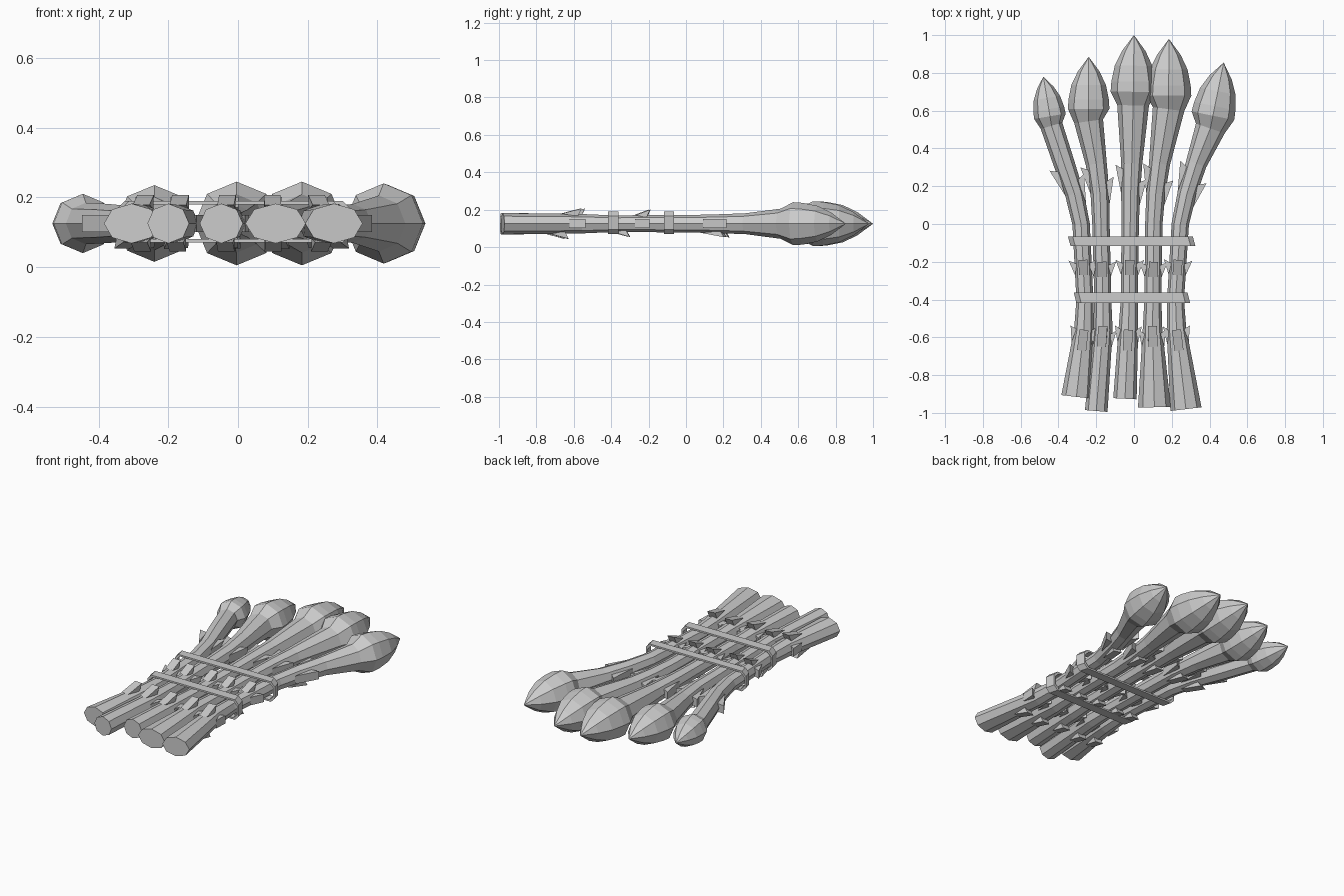
import bpy
import bmesh
from math import sin, cos, pi, radians
from mathutils import Vector

if "Cube" in bpy.data.objects:
    bpy.data.objects.remove(bpy.data.objects["Cube"])

Z0 = 0.125      # height of every stalk axis
SIDES = 8


def make_object(name, verts, faces):
    mesh = bpy.data.meshes.new(name)
    mesh.from_pydata(verts, [], faces)
    bm = bmesh.new()
    bm.from_mesh(mesh)
    bmesh.ops.recalc_face_normals(bm, faces=bm.faces)
    bm.to_mesh(mesh)
    bm.free()
    obj = bpy.data.objects.new(name, mesh)
    bpy.context.collection.objects.link(obj)
    return obj


def frame(path, i):
    # centre, tangent and sideways direction at one path point
    a, b = path[max(i - 1, 0)], path[min(i + 1, len(path) - 1)]
    t = Vector((b[0] - a[0], b[1] - a[1], 0)).normalized()
    return Vector((path[i][0], path[i][1], Z0)), t, Vector((t.y, -t.x, 0))


def build_stalk(name, path):
    # path rows: x, y, sideways radius, vertical radius; the last row is the tip
    verts, faces = [], []
    n = len(path) - 1
    for i in range(n):
        c, t, side = frame(path, i)
        for k in range(SIDES):
            a = 2 * pi * k / SIDES
            verts.append(c + side * path[i][2] * cos(a) + Vector((0, 0, path[i][3] * sin(a))))
    verts.append(Vector((path[n][0], path[n][1], Z0)))
    for i in range(n - 1):
        for k in range(SIDES):
            k2 = (k + 1) % SIDES
            faces.append((i * SIDES + k, i * SIDES + k2, (i + 1) * SIDES + k2, (i + 1) * SIDES + k))
    last = (n - 1) * SIDES
    faces += [(last + k, last + (k + 1) % SIDES, len(verts) - 1) for k in range(SIDES)]
    faces.append(tuple(range(SIDES)))
    return make_object(name, verts, faces)


def sample(path, y):
    # interpolated centre, side vector, tangent and radii at a given y
    for p, q in zip(path, path[1:]):
        if p[1] <= y <= q[1]:
            f = (y - p[1]) / (q[1] - p[1])
            x, _, rx, rz = [u + (v - u) * f for u, v in zip(p, q)]
            t = Vector((q[0] - p[0], q[1] - p[1], 0)).normalized()
            return Vector((x, y, Z0)), Vector((t.y, -t.x, 0)), rx, rz


def build_scales(name, path, scales):
    # wedge-shaped leaf scales flaring away from the stalk
    verts, faces = [], []
    for y, deg, length, flare in scales:
        a = radians(deg)
        b = len(verts)
        for yy, out in ((y - length, 0.0), (y - 0.02, -0.012), (y, flare)):
            c, side, rx, rz = sample(path, yy)
            radial = side * cos(a) + Vector((0, 0, sin(a)))
            across = side * -sin(a) + Vector((0, 0, cos(a)))
            r = 1 / ((cos(a) / rx) ** 2 + (sin(a) / rz) ** 2) ** 0.5
            for s in (-1, 1):
                verts.append(c + radial * (r + out) + across * s * 0.024)
        faces += [(b, b + 1, b + 3, b + 2), (b + 2, b + 3, b + 5, b + 4),
                  (b + 4, b + 5, b + 1, b), (b, b + 2, b + 4), (b + 1, b + 5, b + 3)]
    return make_object(name, verts, faces)


# bud profile in units of bud radius: distance from the tip, radius
BUD = [(3.1, 0.7), (2.5, 1.0), (2.05, 0.97), (1.35, 0.83), (0.7, 0.52)]

# tip, neck direction point, bud radius, butt (x, y, width), stem centres at STEM_Y
STEM_Y = [-0.56, -0.4, 0.0, 0.16, 0.32]
STEM_R = [0.052, 0.045, 0.046, 0.05, 0.056]
STALKS = [
    ((-0.48, 0.78), (-0.445, 0.57), 0.085, (-0.305, -0.915, 0.08), (-0.265, -0.26, -0.28, -0.315, -0.37)),
    ((-0.24, 0.885), (-0.24, 0.59), 0.11, (-0.2, -0.99, 0.06), (-0.165, -0.165, -0.175, -0.18, -0.2)),
    ((0.0, 1.0), (-0.005, 0.62), 0.12, (-0.048, -0.925, 0.062), (-0.03, -0.025, -0.02, -0.018, -0.012)),
    ((0.185, 0.98), (0.183, 0.62), 0.12, (0.108, -0.97, 0.087), (0.098, 0.1, 0.105, 0.115, 0.135)),
    ((0.475, 0.855), (0.415, 0.56), 0.115, (0.275, -0.98, 0.083), (0.225, 0.22, 0.245, 0.28, 0.33)),
]

for i, (tip, neck, r, butt, xs) in enumerate(STALKS):
    path = [(butt[0], butt[1], butt[2], 0.057)]
    path += [(x, y, w, w) for x, y, w in zip(xs, STEM_Y, STEM_R)]
    d = (Vector(neck) - Vector(tip)).normalized()
    for dist, rad in BUD:
        p = Vector(tip) + d * dist * r
        path.append((p.x, p.y, rad * r, rad * r))
    path.append((tip[0], tip[1], 0, 0))
    build_stalk(f"stalk_{i + 1}", path)

    j = 0.02 * (i % 2)
    scales = [(-0.54 - j, a, 0.09, 0.02) for a in (0, 180)]
    scales += [(-0.56 + j, 90, 0.11, 0.03), (-0.63 - j, 270, 0.1, 0.028)]
    scales += [(-0.19 - j / 2, a, 0.08, 0.03) for a in (0, 90, 180)]
    scales += [(-0.3 - j / 2, 270, 0.09, 0.025)]
    scales += [(0.24, 0, 0.14, 0.03), (0.31, 180, 0.15, 0.03), (0.21 + j, 270, 0.13, 0.02)]
    build_scales(f"leaf_scales_{i + 1}", path, scales)


def build_band(name, x0, x1, y0, y1):
    # thin flat loop with chamfered ends wrapped around the bundle
    def loop(inset):
        h, c = 0.06 - inset, 0.025
        a, b = x0 + inset, x1 - inset
        return [(a + c, -h), (b - c, -h), (b, -h + c), (b, h - c),
                (b - c, h), (a + c, h), (a, h - c), (a, -h + c)]
    verts = []
    for y, shift in ((y0, 0.007), (y1, -0.007)):
        for inset in (0, 0.01):
            verts += [(x + shift, y, Z0 + 0.005 + z) for x, z in loop(inset)]
    faces = []
    for a, b in ((0, 16), (16, 24), (24, 8), (8, 0)):
        for k in range(8):
            m = (k + 1) % 8
            faces.append((a + k, a + m, b + m, b + k))
    return make_object(name, verts, faces)


build_band("upper_band", -0.343, 0.318, -0.117, -0.065)
build_band("lower_band", -0.312, 0.29, -0.418, -0.362)
